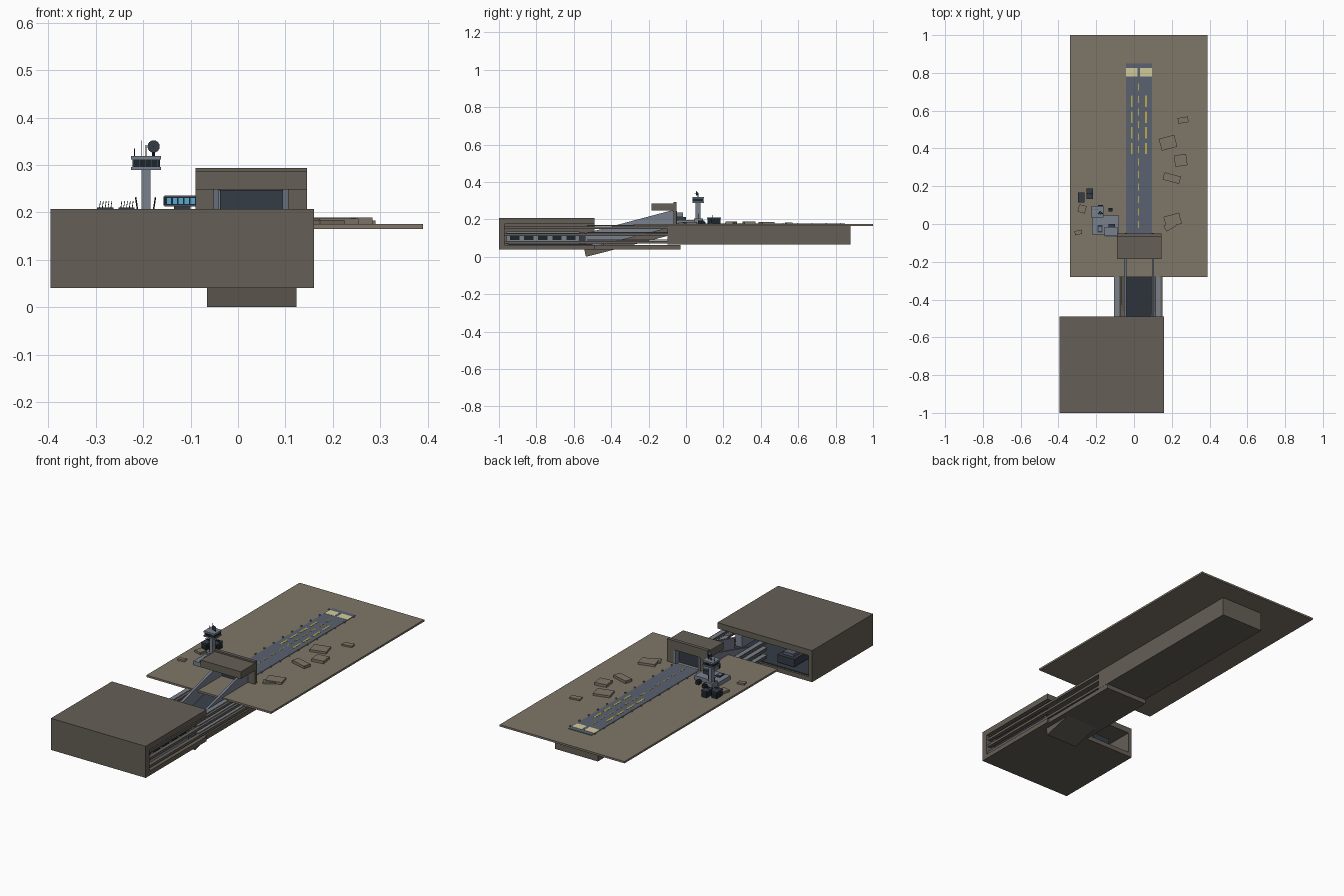
import bpy, math
from mathutils import Vector

def mat(name, r, g, b):
    m = bpy.data.materials.new(name)
    m.diffuse_color = (r, g, b, 1)
    return m

ROCK = mat("rock", .13, .115, .095)
SOIL = mat("soil", .21, .18, .14)
STEEL = mat("steel", .19, .22, .27)
ASPH = mat("asphalt", .10, .12, .16)
DECK = mat("deck", .035, .045, .06)
DARK = mat("dark", .012, .018, .025)
YEL = mat("yellow", .5, .4, .06)
CREAM = mat("cream", .65, .6, .33)
GLASS = mat("glass", .1, .4, .65)

def mesh(name, verts, faces, m):
    d = bpy.data.meshes.new(name)
    d.from_pydata(verts, [], faces)
    d.materials.append(m)
    o = bpy.data.objects.new(name, d)
    bpy.context.collection.objects.link(o)
    return o

def prism(name, prof, x0, x1, m):
    """Extrude a (y, z) profile along x."""
    n = len(prof)
    v = [(x, y, z) for x in (x0, x1) for y, z in prof]
    f = [tuple(range(n))[::-1], tuple(range(n, 2 * n))]
    f += [(i, (i + 1) % n, n + (i + 1) % n, n + i) for i in range(n)]
    return mesh(name, v, f, m)

def box(name, x0, x1, y0, y1, z0, z1, m, rot=0):
    cx, cy, hx, hy = (x0 + x1) / 2, (y0 + y1) / 2, (x1 - x0) / 2, (y1 - y0) / 2
    o = prism(name, [(-hy, z0), (hy, z0), (hy, z1), (-hy, z1)], -hx, hx, m)
    o.location = (cx, cy, 0)
    o.rotation_euler.z = math.radians(rot)
    return o

def rod(name, a, b, r, m, sides=8, r2=None):
    a, b = Vector(a), Vector(b)
    bpy.ops.mesh.primitive_cone_add(vertices=sides, radius1=r, radius2=r if r2 is None else r2,
                                    depth=(b - a).length, location=(a + b) / 2)
    o = bpy.context.object
    o.name = name
    o.rotation_euler = (b - a).to_track_quat('Z', 'Y').to_euler()
    o.data.materials.append(m)
    return o

# Ground plate and the block beneath the runway
box("ground_plate", -.34, .39, -.28, 1, .165, .175, SOIL)
box("ground_block", -.10, .15, -.10, .88, .065, .166, ROCK)

# Underground hangar, open at the back and on the right
box("hangar_floor", -.395, .16, -1, -.49, .04, .064, ROCK)
box("hangar_roof", -.395, .16, -1, -.49, .176, .207, ROCK)
box("hangar_front_wall", -.395, .16, -1, -.97, .063, .178, ROCK)
box("hangar_left_wall", -.395, -.375, -.97, -.49, .063, .178, ROCK)
box("corridor_floor", -.10, .15, -.49, -.03, .04, .064, ROCK)

# Horizontal wall beams of hangar and corridor
for i, z in enumerate((.072, .112, .150)):
    box(f"hangar_beam_{i}", .13, .15, -.97, -.53, z, z + .013, ROCK)
    for s in (-1, 1):
        c = .025 + s * .11
        box(f"corridor_beam_{i}_{s}", c - .015, c + .015, -.53, -.09, z, z + .013, ROCK)
        box(f"beam_strip_{i}_{s}", c - .02, c + .005, -.53, -.09, z + .016, z + .020, STEEL)

# Hangar interior: bays, deck and parked block
box("hangar_deck", -.36, .12, -.95, -.5, .064, .068, DECK)
box("bay_housing", .07, .11, -.96, -.57, .068, .135, STEEL)
for i in range(5):
    y = -.94 + i * .075
    box(f"bay_window_{i}", .108, .114, y, y + .05, .09, .115, DARK)
box("bay_ledge", .105, .12, -.96, -.57, .122, .128, STEEL)
box("parked_transport", -.27, -.17, -.66, -.52, .075, .115, DECK)
box("transport_cabin", -.25, -.19, -.62, -.54, .115, .13, ASPH)

# Sloping ramp with rock bed and side walls
prism("ramp_bed", [(-.535, 0), (-.045, .125), (-.055, .165), (-.545, .043)], -.065, .123, ROCK)
prism("ramp_deck", [(-.545, .044), (-.05, .166), (-.05, .177), (-.545, .056)], -.042, .092, DECK)
for s in (-1, 1):
    c = .027 + s * .073
    prism(f"ramp_wall_{s}", [(-.54, .045), (-.07, .16), (-.07, .25), (-.54, .125)],
          c - .006, c + .006, STEEL)

# Portal at the top of the ramp
box("portal_roof", -.09, .146, -.185, -.055, .248, .286, ROCK)
box("portal_left_pier", -.09, -.05, -.068, -.05, .17, .294, ROCK)
box("portal_right_pier", .105, .146, -.068, -.05, .17, .294, ROCK)
box("portal_lintel", -.05, .105, -.068, -.05, .246, .294, ROCK)
box("portal_door", -.038, .094, -.08, -.074, .172, .247, DECK)
for x in (-.05, .093):
    box("door_jamb", x, x + .012, -.072, -.047, .172, .246, STEEL)

# Runway, markings and edge lights
box("runway", -.042, .094, -.05, .85, .174, .1775, ASPH)
for x0, x1 in ((-.042, .018), (.032, .094)):
    box("threshold_mark", x0, x1, .78, .825, .177, .1785, CREAM)
for i in range(12):
    y = -.02 + i * .066
    box("centre_dash", .022, .027, y, y + .037, .177, .1785, YEL)
for x in (-.012, .063):
    for i in range(4):
        y = .37 + i * .083
        box("side_dash", x - .005, x + .005, y, y + .06, .177, .1785, YEL)
for x in (-.046, .098):
    for i in range(12):
        y = -.02 + i * .077
        box("edge_light", x - .003, x + .003, y - .003, y + .003, .175, .182, STEEL)

# Low rock slabs: x, y, width, depth, turn, top
for x, y, w, d, a, h in ((.26, .55, .055, .03, 10, .183), (.18, .43, .085, .065, 15, .186),
                         (.247, .337, .065, .06, 8, .189), (.2, .243, .09, .04, -15, .189),
                         (.205, .02, .085, .06, 15, .187), (.19, -.01, .06, .035, 30, .184),
                         (-.275, .08, .04, .04, -15, .187), (-.295, -.045, .038, .022, 12, .184)):
    box("rock_slab", x - w / 2, x + w / 2, y - d / 2, y + d / 2, .174, h, SOIL, a)

# Operations building with lit upper room
box("operations_base", -.222, -.08, -.055, .045, .174, .196, STEEL)
for x in (-.18, -.12):
    box("roof_hatch", x - .014, x + .014, -.045, -.005, .196, .2, DECK)
    box("hatch_light", x - .009, x + .009, -.038, -.015, .2, .202, STEEL)
box("room_support", -.135, -.1, -.05, .0, .196, .214, DECK)
box("control_room", -.155, -.088, -.06, -.015, .212, .236, STEEL)
box("control_room_band", -.157, -.087, -.063, -.055, .214, .234, DARK)
for i in range(5):
    x = -.15 + i * .0125
    box("room_window", x, x + .009, -.065, -.06, .218, .230, GLASS)
for x, y in ((-.235, .16), (-.28, .14)):
    box("equipment_hut", x - .015, x + .015, y - .025, y + .025, .174, .205, DARK)
    box("hut_roof", x - .017, x + .017, y - .027, y + .027, .205, .21, DECK)
    for i in range(5):
        px = x - .012 + i * .006
        rod("hut_antenna", (px, y, .21), (px + .002, y, .224), .0008, DARK, 5)
box("small_unit_1", -.19, -.165, .08, .1, .174, .195, DARK)
box("small_unit_2", -.135, -.115, .065, .085, .174, .195, DARK)

# Control tower
box("tower_shaft", -.204, -.185, .052, .078, .174, .292, STEEL)
box("tower_foot", -.215, -.175, .042, .09, .174, .204, STEEL)
for s in (-1, 1):
    rod("tower_brace", (-.195 + s * .016, .065, .2), (-.195 + s * .021, .065, .232), .0015, DARK, 6)
box("cab_floor", -.226, -.162, .035, .095, .289, .296, STEEL)
box("cab_glass", -.223, -.165, .038, .092, .296, .312, DARK)
box("cab_roof", -.226, -.162, .035, .095, .312, .319, STEEL)
for i in range(5):
    x = -.22 + i * .0125
    box("cab_mullion", x - .001, x + .001, .036, .094, .296, .312, DECK)
rod("dish_mast", (-.178, .065, .318), (-.178, .065, .338), .003, DARK)
rod("radar_dish", (-.178, .066, .339), (-.178, .054, .339), .003, DECK, 16, .013)
rod("dish_feed", (-.178, .056, .339), (-.178, .046, .339), .0015, STEEL)
for x, h in ((-.218, .335), (-.203, .352), (-.194, .342)):
    rod("roof_antenna", (x, .075, .318), (x, .075, h), .001, DARK, 6)
